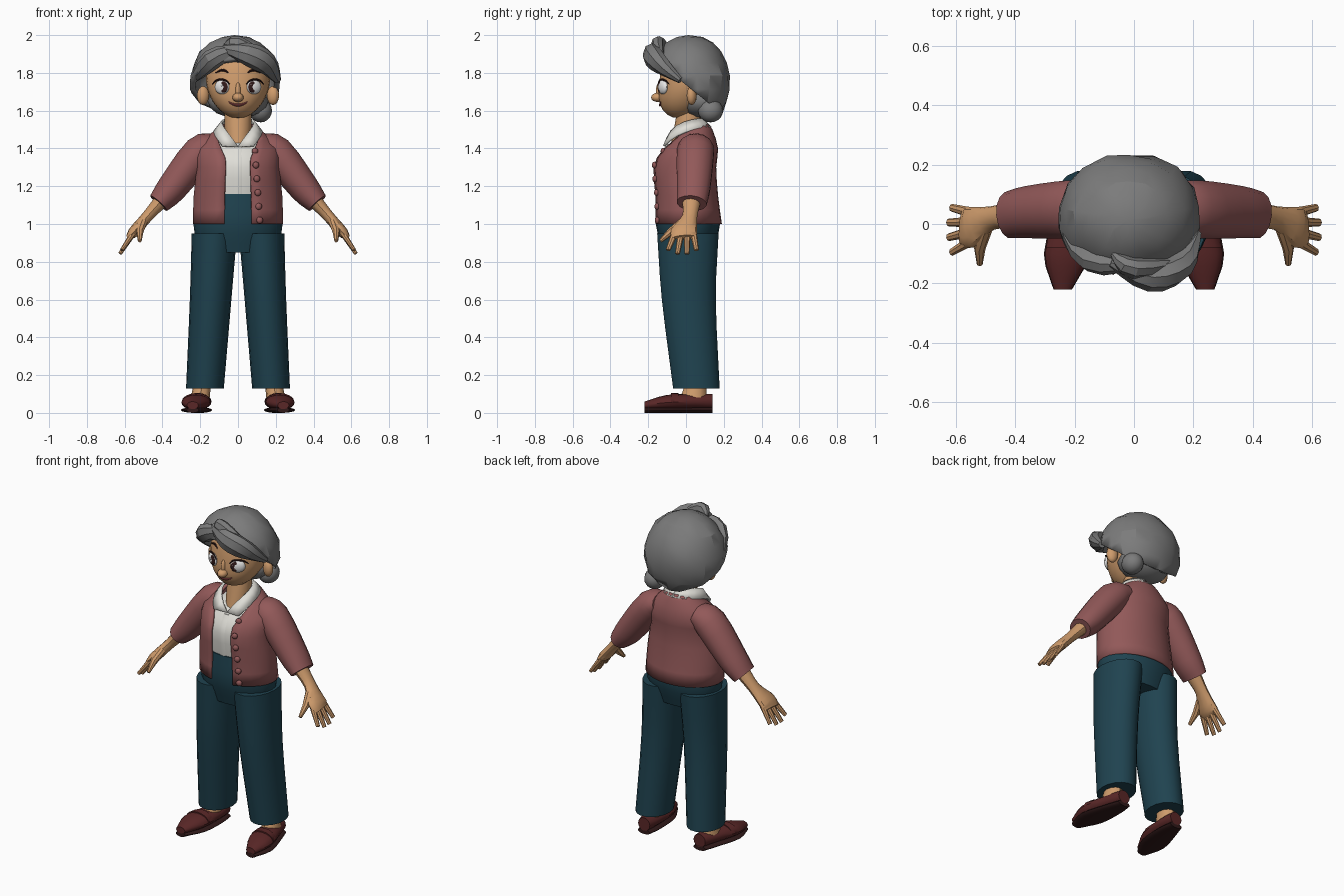
import bpy, bmesh, math, random
from mathutils import Vector, Matrix

random.seed(4)
cube = bpy.data.objects.get("Cube")
if cube:
    bpy.data.objects.remove(cube)


def material(name, *rgb):
    mat = bpy.data.materials.new(name)
    mat.use_nodes = True
    mat.diffuse_color = (*rgb, 1)
    shader = mat.node_tree.nodes["Principled BSDF"]
    shader.inputs["Base Color"].default_value = mat.diffuse_color
    return mat


SKIN = material("warm skin", .62, .33, .15)
HAIR = material("grey hair", .2, .2, .2)
WOOL = material("dusty rose wool", .29, .1, .1)
CLOTH = material("off white cloth", .74, .73, .68)
DENIM = material("dark teal cloth", .014, .056, .08)
LEATHER = material("oxblood leather", .1, .02, .02)
SOLE = material("dark sole", .03, .01, .01)
WHITE = material("eye white", .8, .8, .8)
DARK = material("dark brown", .03, .01, .01)
LIP = material("lip red", .3, .07, .07)

FRONT, BACK, UP = Vector((0, -1, 0)), Vector((0, 1, 0)), Vector((0, 0, 1))
SIDES = (("left_", 1), ("right_", -1))


def finish(name, bm, mat, crease=35, thickness=0):
    mesh = bpy.data.meshes.new(name)
    bm.to_mesh(mesh)
    bm.free()
    mesh.materials.append(mat)
    part = bpy.data.objects.new(name, mesh)
    bpy.context.collection.objects.link(part)
    bpy.ops.object.select_all(action='DESELECT')
    part.select_set(True)
    bpy.context.view_layer.objects.active = part
    bpy.ops.object.shade_smooth_by_angle(angle=math.radians(crease))
    if thickness:
        solid = part.modifiers.new("thickness", 'SOLIDIFY')
        solid.thickness = thickness


def bridge(bm, rows, closed=False):
    for low, high in zip(rows, rows[1:]):
        for i in range(0 if closed else 1, len(low)):
            bm.faces.new((low[i - 1], low[i], high[i], high[i - 1]))


def spline(points, steps=3):
    """Round off a few control points of any dimension."""
    keys = [Vector(p) for p in points]
    keys = [keys[0] * 2 - keys[1], *keys, keys[-1] * 2 - keys[-2]]
    curve = []
    for a, b, c, d in zip(keys, keys[1:], keys[2:], keys[3:]):
        for i in range(steps):
            t = i / steps
            bend = (a * 2 - b * 5 + c * 4 - d) * t ** 2
            twist = (b * 3 - a - c * 3 + d) * t ** 3
            curve.append(b + ((c - a) * t + bend + twist) / 2)
    return [*curve, keys[-2]]


def loft(name, rings, mat, sides=16, axis=None, depth_axis=BACK, mirror=1, crease=35):
    """Skin elliptic rings (x, y, z, half width, half depth) along a path."""
    bm, rows = bmesh.new(), []
    centres = [Vector((mirror * r[0], r[1], r[2])) for r in rings]
    for i, (centre, ring) in enumerate(zip(centres, rings)):
        ahead = centres[min(i + 1, len(rings) - 1)]
        along = axis or (ahead - centres[max(i - 1, 0)]).normalized()
        depth = (depth_axis - along * depth_axis.dot(along)).normalized()
        width = depth.cross(along)
        turns = [math.tau * k / sides for k in range(sides)]
        rows.append([bm.verts.new(centre + width * ring[3] * math.cos(t) + depth * ring[4] * math.sin(t))
                     for t in turns])
    bridge(bm, rows, closed=True)
    for end in (rows[0], rows[-1]):
        bm.faces.new(end)
    bmesh.ops.recalc_face_normals(bm, faces=bm.faces)
    finish(name, bm, mat, crease)


def strand(name, points, radius, mat, sides=8, crease=22):
    """Tube that swells in the middle and tapers to both ends."""
    path = spline(points)
    last = len(path) - 1
    sizes = [radius * (.3 + .7 * math.sin(math.pi * i / last)) for i in range(last + 1)]
    loft(name, [(*p, r, r * .8) for p, r in zip(path, sizes)], mat, sides, crease=crease)


def sphere(centre, scale, turn=0, segments=16):
    bm = bmesh.new()
    bmesh.ops.create_uvsphere(bm, u_segments=segments, v_segments=segments // 2 + 2, radius=1)
    place = Matrix.Translation(centre) @ Matrix.Rotation(turn, 4, 'Z')
    bm.transform(place @ Matrix.Diagonal((*scale, 1)))
    return bm


def ball(name, centre, scale, mat, turn=0, segments=16):
    finish(name, sphere(centre, scale, turn, segments), mat, crease=45)


# Head: an egg whose jaw moves forward and narrows
def jaw(z):
    return max(0, (1.75 - z) * 5)


def face_y(x, z):
    wide = x / (.17 - .017 * jaw(z))
    high = (z - 1.76) * 5
    return .02 - .06 * jaw(z) - .16 * math.sqrt(max(0, 1 - high ** 2 - wide ** 2))


def on_face(x, z, lift=0):
    return (x, face_y(x, z) - lift, z)


egg = sphere((0, .02, 1.76), (.17, .16, .2), segments=24)
for v in egg.verts:
    drop = jaw(v.co.z)
    v.co.x *= 1 - drop / 10
    v.co.y -= .06 * drop
finish("head", egg, SKIN, crease=50)
loft("neck", spline([(0, 0, 1.38, .05, .09), (0, .01, 1.47, .07, .08), (0, .02, 1.64, .07, .06)]),
     SKIN, axis=UP)
ball("nose_tip", (0, -.15, 1.67), (.03, .035, .024), SKIN, segments=12)
ball("nose_bridge", (0, -.14, 1.7), (.015, .02, .05), SKIN, segments=12)
strand("mouth", [on_face(.025 * i, 1.63 + .004 * i * i) for i in range(-2, 3)], .008, LIP)

for label, s in SIDES:
    eye = Vector(on_face(s * .085, 1.725))
    iris = eye + Vector((-s * .008, -.017, 0))
    ball(label + "eye", eye, (.043, .02, .038), WHITE, s / 2)
    ball(label + "iris", iris, (.025, .007, .03), DARK, s * .4)
    ball(label + "eye_glint", iris + Vector((-.01, -.007, .01)), (.006, .003, .006), WHITE, segments=8)
    arc = [math.radians(a) for a in range(20, 170, 35)]
    strand(label + "lashes", [on_face(s * (.09 + .05 * math.cos(a)), 1.725 + .04 * math.sin(a), .012)
                              for a in arc], .006, DARK)
    strand(label + "brow", [on_face(s * x, z) for x, z in ((.05, 1.8), (.08, 1.815), (.12, 1.8))],
           .007, DARK)
    ball(label + "ear", (s * .185, .03, 1.68), (.034, .026, .05), SKIN, -s * .3, 12)

# Hair: a slightly uneven cap cut open over the face, nape, swept locks and bun
cap = sphere((-.015, .02, 1.75), (.245, .22, .25), segments=18)
for v in cap.verts:
    v.co += Vector((random.uniform(-.008, .008), random.uniform(-.008, .008), 0))
bmesh.ops.bisect_plane(cap, geom=[*cap.verts, *cap.edges, *cap.faces], clear_inner=True,
                       plane_co=(0, .045, 1.7), plane_no=(0, 1, 1.25))
finish("hair_cap", cap, HAIR, crease=22, thickness=.03)
ball("hair_nape", (0, .08, 1.65), (.16, .12, .09), HAIR, segments=12)
ball("hair_bun", (.12, .13, 1.6), (.06, .066, .062), HAIR)
strand("large_lock", [(-.08, -.13, 1.93), (.05, -.18, 1.9), (.15, -.14, 1.85), (.21, -.03, 1.76)],
       .066, HAIR)
strand("small_lock", [(0, -.14, 1.93), (-.14, -.12, 1.87), (-.24, 0, 1.76)], .055, HAIR)
strand("crest_lock", [(-.07, -.1, 1.94), (0, -.15, 1.95), (.15, -.13, 1.87)], .045, HAIR)

# Shirt with placket and folded collar
shirt = [(0, 0, 1.1, .19, .14), (0, -.01, 1.3, .2, .15), (0, .02, 1.4, .18, .13), (0, .04, 1.44, .14, .1)]
loft("shirt", spline(shirt), CLOTH, sides=24, axis=UP)
loft("shirt_placket", spline([(0, y - depth, z, .02, .006) for x, y, z, width, depth in shirt[:3]]),
     CLOTH, sides=4, axis=UP)
for label, s in SIDES:
    collar, folds = bmesh.new(), ([], [])
    for i in range(9):
        u = i / 8
        for fold, size, sweep, top, dip in ((0, .1, math.pi, 1.56, .15), (1, .145, 2.45, 1.515, .1)):
            a = sweep * u
            spot = (s * size * .9 * math.sin(a), size * math.cos(a) - .01, top - dip * u ** 3)
            folds[fold].append(collar.verts.new(spot))
    bridge(collar, folds)
    bmesh.ops.recalc_face_normals(collar, faces=collar.faces)
    finish(label + "collar", collar, CLOTH, thickness=.012)

# Cardigan: rings left open in front, wider towards the neck
cardigan = spline([(.01, 1, .24, .18), (0, 1.15, .235, .17), (-.01, 1.3, .22, .17),
                   (.02, 1.4, .22, .15), (.05, 1.5, .12, .09), (.05, 1.53, .08, .07)], 2)
coat, rows = bmesh.new(), []
for y, z, width, depth in cardigan:
    gap = math.radians(18 + 300 * max(0, z - 1.38))
    turns = [gap + (math.tau - 2 * gap) * i / 24 for i in range(25)]
    rows.append([coat.verts.new((width * math.sin(t), y - depth * math.cos(t), z)) for t in turns])
bridge(coat, rows)
finish("cardigan", coat, WOOL, thickness=.014)
for i in range(6):
    x, height = .115 - .005 * i, 1.02 + .073 * i
    y, z, width, depth = min(cardigan, key=lambda ring: abs(ring[1] - height))
    ball("cardigan_button", (x, y - depth * math.sqrt(1 - (x / width) ** 2) - .005, height),
         (.018, .012, .018), WOOL, .3, 10)

# Trouser seat
loft("trouser_seat", spline([(0, .01, .85, .2, .13), (0, .01, 1, .236, .17), (0, 0, 1.16, .2, .155)]),
     DENIM, sides=24, axis=UP)

leg = spline([(.175, .055, .13, .1, .125), (.145, .015, .6, .11, .145), (.125, .01, .95, .12, .165)])
ankle = [(.2, .04, .08, .05, .07), (.185, .055, .18, .045, .05)]
shoe = spline([(.19, .14, .06, .04, .04), (.2, .05, .06, .06, .04), (.225, -.1, .055, .075, .04),
               (.24, -.22, .04, .03, .02)])
strap = [(.215, -.04, .062, .07, .044), (.222, -.08, .06, .076, .044)]
sleeve = spline([(.12, .06, 1.42, .06, .08), (.2, .05, 1.38, .09, .1), (.35, .04, 1.19, .08, .09),
                 (.42, .03, 1.11, .06, .08)])
forearm = spline([(.4, .03, 1.13, .04, .05), (.48, .02, 1.04, .03, .04), (.55, -.01, .96, .03, .07),
                  (.58, -.01, .93, .015, .06)])
thumb = [(.5, -.02, 1.01, .022, .022), (.52, -.08, .96, .02, .02), (.52, -.135, .91, .01, .01)]
for label, s in SIDES:
    # Leg and loafer
    loft(label + "trouser_leg", leg, DENIM, sides=18, axis=UP, mirror=s)
    loft(label + "ankle", ankle, SKIN, sides=12, axis=UP, mirror=s)
    loft(label + "shoe", shoe, LEATHER, axis=FRONT, depth_axis=UP, mirror=s)
    loft(label + "shoe_strap", strap, LEATHER, axis=FRONT, depth_axis=UP, mirror=s)
    sole = [(x, y, .015, width * 1.05, .015) for x, y, z, width, height in shoe]
    loft(label + "shoe_sole", sole, SOLE, axis=FRONT, depth_axis=UP, mirror=s)
    # Arm and hand
    loft(label + "sleeve", sleeve, WOOL, sides=14, mirror=s)
    loft(label + "forearm_and_palm", forearm, SKIN, sides=12, mirror=s)
    loft(label + "thumb", thumb, SKIN, sides=8, depth_axis=UP, mirror=s)
    for i, finger in enumerate(("index", "middle", "ring", "little")):
        spread = i - 1.5
        curl = spread ** 2 / 100
        loft(label + finger + "_finger", [(.555, .033 * spread - .01, .95, .016, .018),
                                          (.626 - curl / 2, .05 * spread - .02, .84 + curl, .01, .013)],
             SKIN, sides=8, mirror=s)
